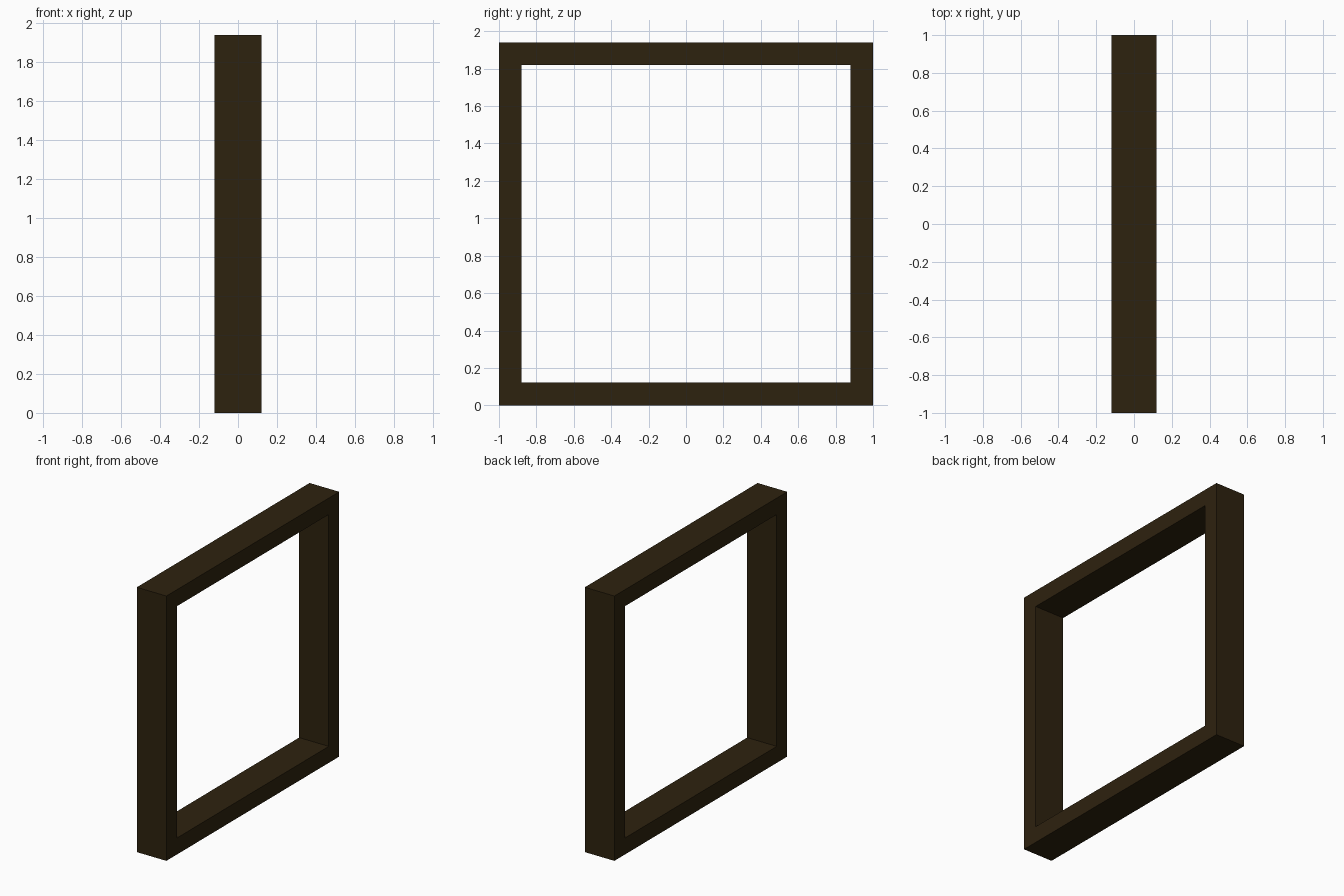
import bpy, bmesh

if "Cube" in bpy.data.objects:
    bpy.data.objects.remove(bpy.data.objects["Cube"])

HALF_X, HALF_Y, HEIGHT, BAR = 0.12, 1.0, 1.94, 0.121


def rect(bm, x, inset):
    """Rectangle loop in the y-z plane."""
    y, lo, hi = HALF_Y - inset, inset, HEIGHT - inset
    return [bm.verts.new((x, a, b)) for a, b in ((-y, lo), (y, lo), (y, hi), (-y, hi))]


# Square frame: a rectangular bar section swept round four mitred corners
bm = bmesh.new()
loops = [rect(bm, x, i) for x, i in
         ((HALF_X, 0), (HALF_X, BAR), (-HALF_X, BAR), (-HALF_X, 0))]
for k in range(4):
    a, b = loops[k], loops[(k + 1) % 4]
    for i in range(4):
        j = (i + 1) % 4
        bm.faces.new((a[i], a[j], b[j], b[i]))
bmesh.ops.recalc_face_normals(bm, faces=bm.faces)

mesh = bpy.data.meshes.new("square_frame")
bm.to_mesh(mesh)
bm.free()
frame = bpy.data.objects.new("square_frame", mesh)
bpy.context.collection.objects.link(frame)

# Dark brown finish
wood = bpy.data.materials.new("dark_brown")
wood.diffuse_color = (0.027, 0.016, 0.0045, 1)
wood.use_nodes = True
wood.node_tree.nodes["Principled BSDF"].inputs["Base Color"].default_value = wood.diffuse_color
mesh.materials.append(wood)
